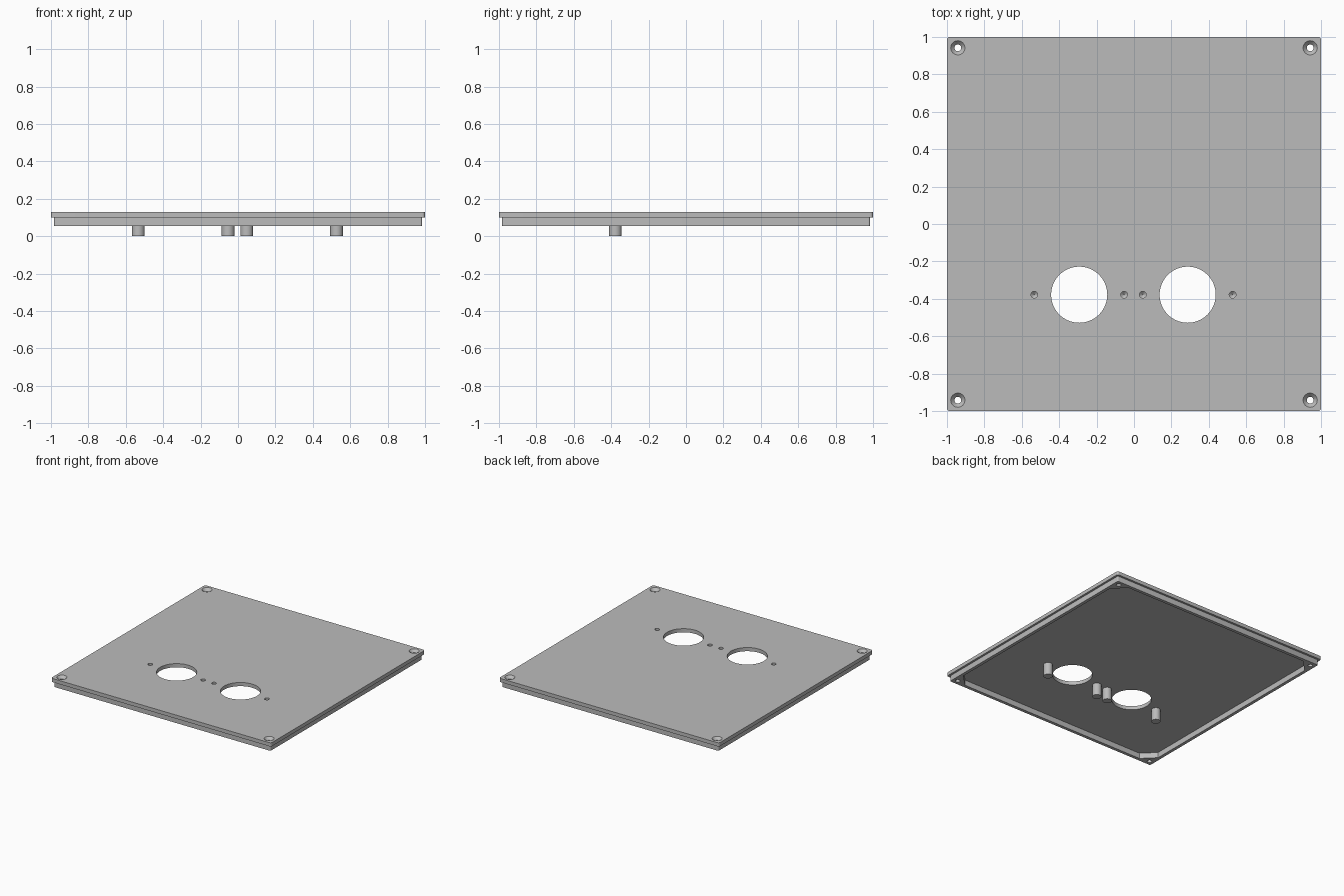
import bpy, bmesh, math

cube = bpy.data.objects.get("Cube")
if cube:
    bpy.data.objects.remove(cube)

TOP, UNDER, RIM_BOTTOM = 0.13, 0.10, 0.055
PORT_Y, SHIFT = -0.378, -0.003
SCREW = 0.942
CORNERS = [(sx, sy) for sx in (-1, 1) for sy in (-1, 1)]

grey = bpy.data.materials.new("plain grey")
grey.use_nodes = True
grey.diffuse_color = (0.5, 0.5, 0.5, 1)
grey.node_tree.nodes["Principled BSDF"].inputs["Base Color"].default_value = grey.diffuse_color


def finish(name, bm):
    bmesh.ops.recalc_face_normals(bm, faces=bm.faces)
    mesh = bpy.data.meshes.new(name)
    bm.to_mesh(mesh)
    bm.free()
    mesh.materials.append(grey)
    obj = bpy.data.objects.new(name, mesh)
    bpy.context.collection.objects.link(obj)
    return obj


def prism(name, outline, z0, z1):
    """Extrude a flat outline from z0 up to z1."""
    bm = bmesh.new()
    face = bm.faces.new([bm.verts.new((x, y, z0)) for x, y in outline])
    ext = bmesh.ops.extrude_face_region(bm, geom=[face])
    moved = [v for v in ext["geom"] if isinstance(v, bmesh.types.BMVert)]
    bmesh.ops.translate(bm, verts=moved, vec=(0, 0, z1 - z0))
    return finish(name, bm)


def square(half, corner, steps=1):
    """Square outline with rounded corners, or chamfered ones for one step."""
    points = []
    for q in range(4):
        mid = math.pi / 4 + q * math.pi / 2
        cx = math.copysign(half - corner, math.cos(mid))
        cy = math.copysign(half - corner, math.sin(mid))
        for i in range(steps + 1):
            a = (q + i / steps) * math.pi / 2
            points.append((cx + corner * math.cos(a), cy + corner * math.sin(a)))
    return points


def turned(name, x, y, profile, n=32):
    """Closed round solid from (radius, z) rings, bottom to top."""
    bm = bmesh.new()
    rings = []
    for r, z in profile:
        angles = [2 * math.pi * i / n for i in range(n)]
        rings.append([bm.verts.new((x + r * math.cos(a), y + r * math.sin(a), z))
                      for a in angles])
    for low, high in zip(rings, rings[1:]):
        for i in range(n):
            j = (i + 1) % n
            bm.faces.new((low[i], low[j], high[j], high[i]))
    bm.faces.new(rings[0])
    bm.faces.new(rings[-1])
    return finish(name, bm)


def combine(target, tool, operation):
    mod = target.modifiers.new(operation, "BOOLEAN")
    mod.operation, mod.solver, mod.object = operation, "EXACT", tool
    bpy.context.view_layer.objects.active = target
    bpy.ops.object.modifier_apply(modifier=mod.name)
    bpy.data.objects.remove(tool)


# Cover plate with a stepped rim, thickened across the corners
plate = prism("cover_plate", square(1.0, 0.015, 6), UNDER, TOP)
rim = prism("rim", square(0.983, 0.008, 4), RIM_BOTTOM, UNDER + 0.01)
combine(rim, prism("rim_cutter", square(0.957, 0.1), 0, UNDER), "DIFFERENCE")
combine(plate, rim, "UNION")

# Four mounting posts below the plate, each with a blind pointed hole
for x in (-0.53, -0.05, 0.05, 0.53):
    x += SHIFT
    post = turned("post", x, PORT_Y, [(0.034, 0), (0.034, UNDER + 0.01)])
    combine(plate, post, "UNION")
    bore = turned("post_bore", x, PORT_Y, [(0.001, 0.025), (0.018, 0.04), (0.018, 0.2)])
    combine(plate, bore, "DIFFERENCE")

# Two large round openings
for x in (-0.29, 0.29):
    cutter = turned("opening_cutter", x + SHIFT, PORT_Y, [(0.15, -0.1), (0.15, 0.3)], 64)
    combine(plate, cutter, "DIFFERENCE")

# Countersunk screw holes in the corners
for sx, sy in CORNERS:
    cutter = turned("screw_cutter", sx * SCREW, sy * SCREW,
                    [(0.018, 0), (0.018, 0.108), (0.038, TOP), (0.038, 0.2)])
    combine(plate, cutter, "DIFFERENCE")

# Smooth the round walls, keep the corners crisp
bpy.ops.object.select_all(action="DESELECT")
plate.select_set(True)
bpy.context.view_layer.objects.active = plate
bpy.ops.object.shade_smooth_by_angle(angle=math.radians(30))
